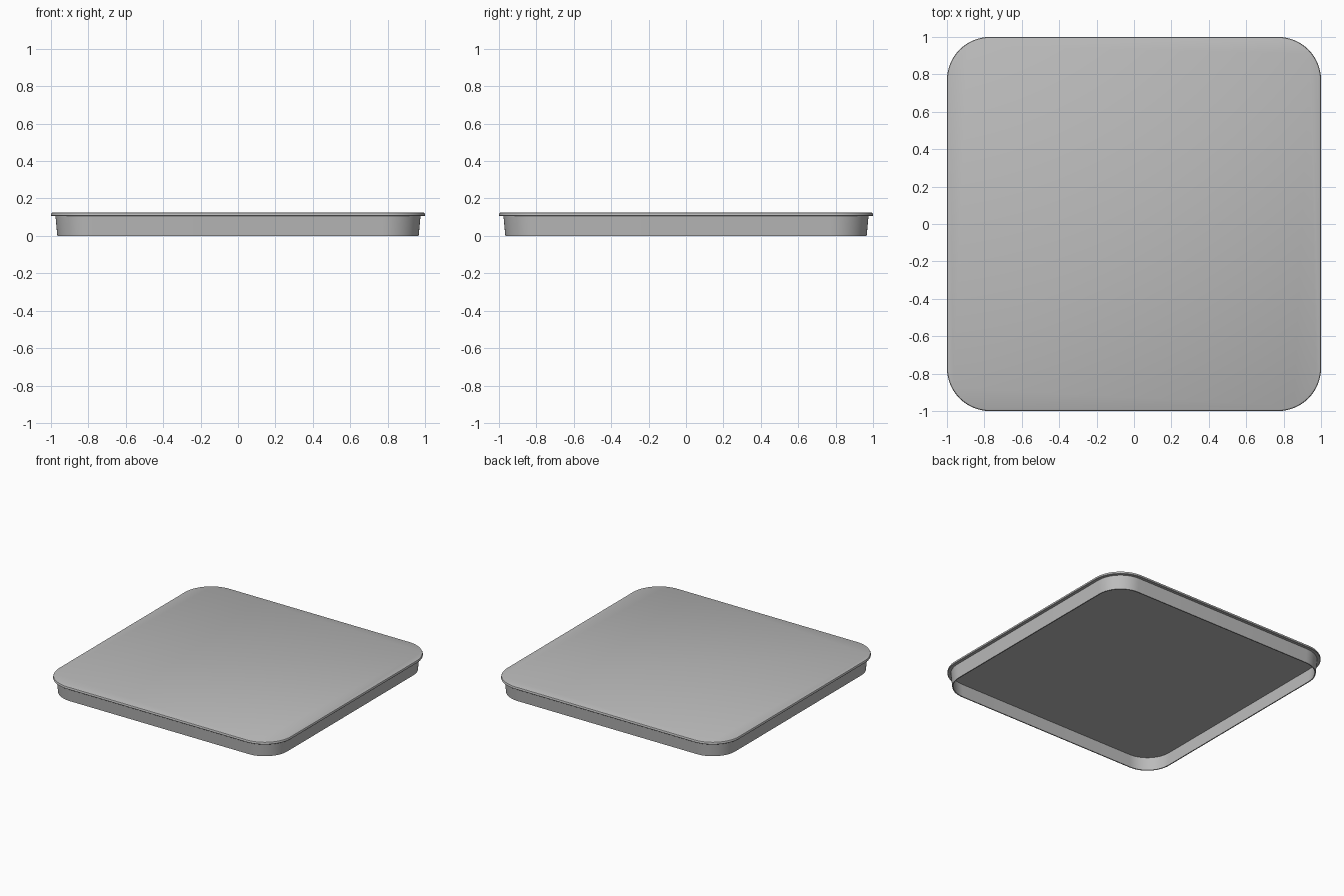
import bpy
import bmesh
from math import cos, sin, pi

cube = bpy.data.objects.get("Cube")
if cube:
    bpy.data.objects.remove(cube)

# One grey material for the whole lid
grey = bpy.data.materials.new("plain grey")
grey.use_nodes = True
colour = (0.5, 0.5, 0.5, 1)
grey.diffuse_color = colour
grey.node_tree.nodes["Principled BSDF"].inputs["Base Color"].default_value = colour

RADIUS = 0.23
STEPS = 16


def ring(bm, half, z):
    """Rounded square loop whose corners share fixed centres."""
    centre = 1 - RADIUS
    verts = []
    for corner in range(4):
        quadrant = (corner + 0.5) * pi / 2
        cx = centre if cos(quadrant) > 0 else -centre
        cy = centre if sin(quadrant) > 0 else -centre
        for i in range(STEPS + 1):
            a = (corner + i / STEPS) * pi / 2
            r = half - centre
            verts.append(bm.verts.new((cx + r * cos(a), cy + r * sin(a), z)))
    return verts


def loft(name, profile):
    """Skin rounded square rings and cap both ends."""
    bm = bmesh.new()
    rings = [ring(bm, half, z) for half, z in profile]
    for low, high in zip(rings, rings[1:]):
        n = len(low)
        for i in range(n):
            j = (i + 1) % n
            bm.faces.new((low[i], low[j], high[j], high[i]))
    bm.faces.new(rings[0][::-1])
    bm.faces.new(rings[-1])
    bmesh.ops.recalc_face_normals(bm, faces=bm.faces)
    mesh = bpy.data.meshes.new(name)
    bm.to_mesh(mesh)
    bm.free()
    mesh.materials.append(grey)
    obj = bpy.data.objects.new(name, mesh)
    bpy.context.collection.objects.link(obj)
    bpy.ops.object.select_all(action="DESELECT")
    obj.select_set(True)
    bpy.context.view_layer.objects.active = obj
    bpy.ops.object.shade_smooth_by_angle(angle=pi / 6)
    return obj


# Hollow lid: inner ceiling, tapered skirt, overhanging rim, softened top edge
loft("lid", [
    (0.968, 0.106), (0.958, 0.0),       # inside of skirt
    (0.966, 0.0), (0.976, 0.106),       # outside of skirt
    (0.998, 0.106), (1.0, 0.108),       # underside of rim
    (1.0, 0.117), (0.997, 0.123), (0.991, 0.126),
])
